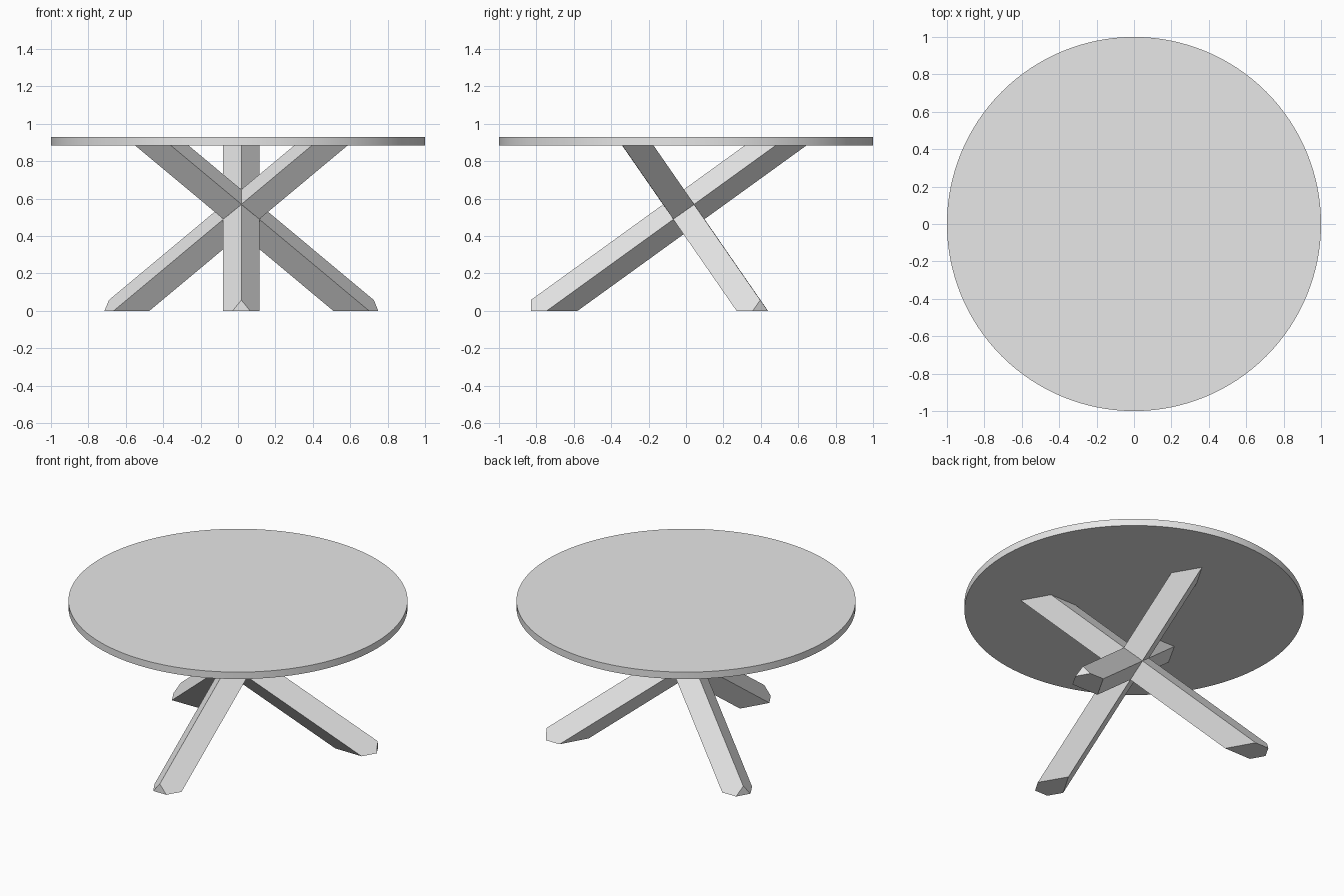
import bpy, bmesh, math

cube = bpy.data.objects.get("Cube")
if cube:
    bpy.data.objects.remove(cube, do_unlink=True)

# One plain grey for the whole table
grey = bpy.data.materials.new("light_grey")
grey.use_nodes = True
colour = (0.8, 0.8, 0.8, 1)
grey.diffuse_color = colour
grey.node_tree.nodes["Principled BSDF"].inputs["Base Color"].default_value = colour

TOP_Z, THICK = 0.885, 0.045      # underside of the top, its thickness
FOOT_R, HEAD_R = 0.733, -0.492   # leg axis distance from hub at floor and top
HALF_LONG, HALF_WIDE = 0.165, 0.097   # level slice through the diamond bar
TIP_R = 0.818                    # upright cut at the toe
HUB = (0.018, -0.012, 0)

# Round tabletop
bpy.ops.mesh.primitive_cylinder_add(vertices=128, radius=1, depth=THICK,
                                    location=(0, 0, TOP_Z + THICK / 2))
top = bpy.context.object
top.name = "tabletop"
top.data.materials.append(grey)
bpy.ops.object.shade_smooth_by_angle(angle=math.radians(30))


def add_leg(name, degrees):
    """Slanted square bar on edge, cut level at both ends, toe trimmed."""
    bm = bmesh.new()
    rings = []
    for r, z in ((FOOT_R, 0), (HEAD_R, TOP_Z)):
        rings.append([bm.verts.new((r + dx, dy, z)) for dx, dy in (
            (HALF_LONG, 0), (0, HALF_WIDE), (-HALF_LONG, 0), (0, -HALF_WIDE))])
    low, high = rings
    bm.faces.new(low)
    bm.faces.new(high)
    for i in range(4):
        j = (i + 1) % 4
        bm.faces.new((low[i], low[j], high[j], high[i]))
    # Trim the sharp toe upright and close the cut
    bmesh.ops.bisect_plane(bm, geom=bm.verts[:] + bm.edges[:] + bm.faces[:],
                           plane_co=(TIP_R, 0, 0), plane_no=(1, 0, 0),
                           clear_outer=True)
    bmesh.ops.holes_fill(bm, edges=[e for e in bm.edges if e.is_boundary])
    bmesh.ops.recalc_face_normals(bm, faces=bm.faces[:])
    mesh = bpy.data.meshes.new(name)
    bm.to_mesh(mesh)
    bm.free()
    mesh.materials.append(grey)
    leg = bpy.data.objects.new(name, mesh)
    leg.location = HUB
    leg.rotation_euler.z = math.radians(degrees)
    bpy.context.collection.objects.link(leg)


# Three legs crossing at the hub
for name, degrees in (("front_leg", -90), ("back_left_leg", 30),
                      ("back_right_leg", 150)):
    add_leg(name, degrees)
